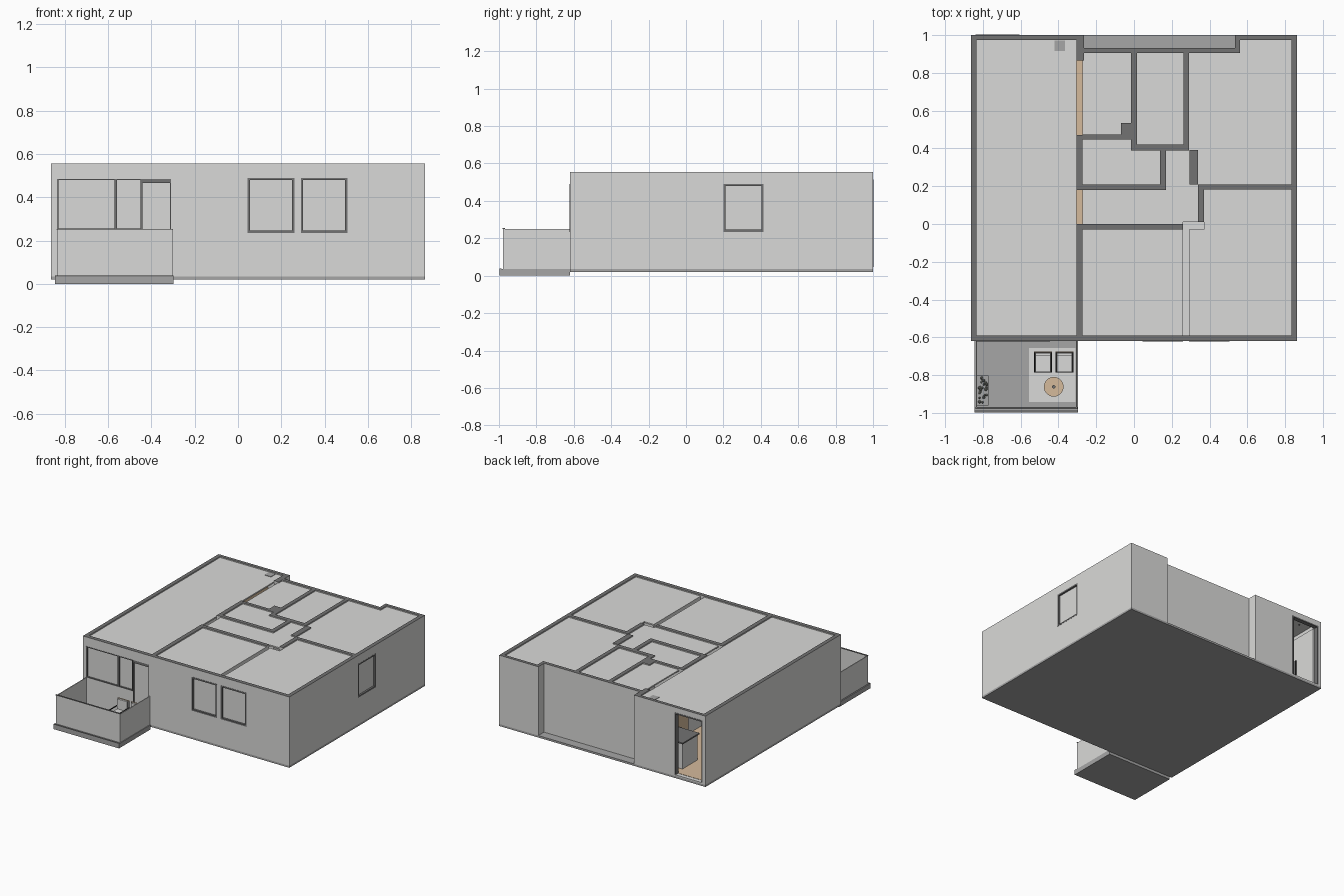
import bpy, bmesh, math, random
from mathutils import Vector

if "Cube" in bpy.data.objects:
    bpy.data.objects.remove(bpy.data.objects["Cube"])
random.seed(4)


def material(name, r, g, b):
    m = bpy.data.materials.new(name)
    m.use_nodes = True
    m.diffuse_color = (r, g, b, 1)
    m.node_tree.nodes["Principled BSDF"].inputs["Base Color"].default_value = (r, g, b, 1)
    return m


LIGHT = material("light plaster", 0.7, 0.7, 0.69)
DARK = material("dark grey", 0.17, 0.17, 0.17)
MID = material("mid grey concrete", 0.38, 0.38, 0.38)
WOOD = material("pale wood", 0.66, 0.49, 0.33)
BLACK = material("black metal", 0.03, 0.03, 0.03)
LEAF = material("grey foliage", 0.25, 0.26, 0.23)


def boxes(name, parts, mat, top=None):
    """One object from boxes (x0, x1, y0, y1, z0, z1); upward faces may get a second colour."""
    bm = bmesh.new()
    for x0, x1, y0, y1, z0, z1 in parts:
        vs = bmesh.ops.create_cube(bm, size=1)["verts"]
        for v in vs:
            v.co = Vector((x1 if v.co.x > 0 else x0, y1 if v.co.y > 0 else y0, z1 if v.co.z > 0 else z0))
    bm.normal_update()
    if top:
        for f in bm.faces:
            if f.normal.z > 0.9 and f.calc_center_median().z > TOP - 0.01:
                f.material_index = 1
    me = bpy.data.meshes.new(name)
    bm.to_mesh(me)
    bm.free()
    for m in (mat, top):
        if m:
            me.materials.append(m)
    ob = bpy.data.objects.new(name, me)
    bpy.context.collection.objects.link(ob)
    return ob


def cylinder(name, x, y, z0, z1, r, mat, sides=24):
    bpy.ops.mesh.primitive_cylinder_add(vertices=sides, radius=r, depth=z1 - z0, location=(x, y, (z0 + z1) / 2))
    ob = bpy.context.object
    ob.name = name
    ob.data.materials.append(mat)
    bpy.ops.object.shade_smooth_by_angle()


BASE, FLOOR, TOP = 0.035, 0.047, 0.555
X0, X1, Y0, Y1 = -0.863, 0.863, -0.62, 1.0
T = 0.03


def span(axis, a0, a1, d0, d1, z0, z1):
    """Box running along the x or y axis, with its depth on the other one."""
    return (a0, a1, d0, d1, z0, z1) if axis == "x" else (d0, d1, a0, a1, z0, z1)


def wall(name, axis, a0, a1, d0, d1, holes=()):
    parts, a = [], a0
    for h0, h1, z0, z1 in holes:
        if h0 > a:
            parts.append(span(axis, a, h0, d0, d1, BASE, TOP))
        if z0 > FLOOR:
            parts.append(span(axis, h0, h1, d0, d1, BASE, z0))
        parts.append(span(axis, h0, h1, d0, d1, z1, TOP))
        a = h1
    if a < a1:
        parts.append(span(axis, a, a1, d0, d1, BASE, TOP))
    boxes(name, parts, LIGHT, DARK)


def window(name, axis, a0, a1, z0, z1, d0, d1, pane, w=0.011, head=None):
    head = head or w
    boxes(name + "_frame", [
        span(axis, a0, a0 + w, d0, d1, z0, z1), span(axis, a1 - w, a1, d0, d1, z0, z1),
        span(axis, a0 + w, a1 - w, d0, d1, z0, z0 + w), span(axis, a0 + w, a1 - w, d0, d1, z1 - head, z1)], DARK)
    boxes(name + "_pane", [span(axis, a0 + w, a1 - w, pane - 0.003, pane + 0.003, z0 + w, z1 - head)], LIGHT)


# Slab, floor build-up and floor finishes
boxes("base_slab", [(X0, X1, Y0, Y1, 0.02, BASE)], MID)
boxes("floor_screed", [(X0, X1, Y0, 0.93, BASE, FLOOR - 0.002), (X0, -0.27, 0.93, Y1, BASE, FLOOR - 0.002),
                       (0.54, X1, 0.93, Y1, BASE, FLOOR - 0.002)], LIGHT)
boxes("wood_floor", [(X0 + T, 0.26, Y0 + T, 0.91, FLOOR - 0.003, FLOOR),
                     (X0 + T, -0.3, 0.91, Y1 - T, FLOOR - 0.003, FLOOR)], WOOD)

# Outer walls with their openings
LOW, HIGH = 0.235, 0.49
wall("front_wall", "x", X0, X1, Y0, Y0 + T, [
    (-0.835, -0.445, 0.25, 0.485), (-0.445, -0.31, FLOOR, 0.485),
    (0.045, 0.26, LOW, HIGH), (0.29, 0.505, LOW, HIGH)])
wall("left_wall", "y", Y0 + T, Y1 - 0.025, X1 - T, X1, [(0.2, 0.415, LOW, HIGH)])
wall("right_wall", "y", Y0 + T, Y1 - 0.025, X0, X0 + T)
wall("back_wall_entry", "x", X0, -0.265, Y1 - 0.025, Y1, [(-0.835, -0.61, FLOOR, 0.51)])
wall("back_wall_corner", "x", 0.535, X1, Y1 - 0.025, Y1)
wall("recess_wall", "x", -0.27, 0.56, 0.905, 0.932)
wall("recess_side_right", "y", 0.865, Y1 - 0.025, -0.305, -0.265)
wall("recess_side_left", "y", 0.932, Y1 - 0.025, 0.535, 0.56)

# Windows and doors
for i, a in enumerate((0.045, 0.29)):
    window("front_window_%d" % (i + 1), "x", a, a + 0.215, LOW, HIGH, Y0 - 0.002, Y0 + T, Y0 + 0.016)
window("side_window", "y", 0.2, 0.415, LOW, HIGH, X1 - T, X1 + 0.001, X1 - 0.016)
for i, (a0, a1) in enumerate(((-0.835, -0.565), (-0.565, -0.445))):
    window("balcony_window_%d" % (i + 1), "x", a0, a1, 0.25, 0.485, Y0 - 0.002, Y0 + T, Y0 + 0.014, 0.006)
window("balcony_door", "x", -0.445, -0.31, FLOOR, 0.485, Y0, Y0 + T, Y0 + 0.014, 0.005, 0.02)
boxes("entry_door_frame", [(-0.84, -0.83, 0.97, 1.002, FLOOR, 0.515), (-0.615, -0.605, 0.97, 1.002, FLOOR, 0.515),
                           (-0.84, -0.605, 0.97, 1.002, 0.505, 0.515)], DARK)
boxes("open_entry_door", [(-0.83, -0.818, 0.76, 0.97, FLOOR, 0.5)], LIGHT)
boxes("entry_door_handle", [(-0.818, -0.808, 0.78, 0.79, 0.2, 0.32)], BLACK)

# Partition walls (x0, x1, y0, y1)
partitions = [
    (-0.305, -0.273, -0.59, 0.0), (-0.305, -0.273, 0.18, 0.472), (-0.015, 0.015, 0.39, 0.905),
    (0.262, 0.292, 0.39, 0.905), (0.015, 0.262, 0.39, 0.422), (-0.273, -0.015, 0.448, 0.474),
    (-0.07, -0.015, 0.474, 0.535), (0.138, 0.17, 0.18, 0.392), (-0.273, 0.138, 0.18, 0.21),
    (0.295, 0.338, 0.21, 0.392), (0.338, 0.833, 0.182, 0.21), (0.338, 0.37, 0.01, 0.182),
    (-0.273, 0.26, -0.03, 0.0)]
boxes("partition_walls", [p + (FLOOR, TOP) for p in partitions], LIGHT, DARK)
boxes("partition_cavity_sides", [(0.252, 0.26, -0.59, -0.03, FLOOR, 0.54), (0.29, 0.298, -0.59, -0.03, FLOOR, 0.54)], LIGHT)

# Ceilings, one panel per room
rooms = [
    (-0.833, -0.305, -0.59, 0.975), (-0.273, -0.015, 0.474, 0.905), (0.015, 0.262, 0.422, 0.905),
    (0.292, 0.833, 0.21, 0.905), (0.56, 0.833, 0.905, 0.975), (-0.273, 0.138, 0.21, 0.448),
    (0.17, 0.295, 0.18, 0.39), (-0.273, 0.338, 0.01, 0.18), (-0.273, 0.26, 0.0, 0.01),
    (0.295, 0.338, 0.18, 0.21), (-0.273, 0.26, -0.59, -0.03), (0.29, 0.833, -0.59, -0.03),
    (0.37, 0.833, -0.03, 0.182)]
boxes("ceilings", [r + (0.537, 0.547) for r in rooms], LIGHT)
boxes("service_shaft", [(-0.42, -0.365, 0.915, 0.972, 0.53, 0.55)], MID)
for i in range(3):
    for j in range(4):
        cylinder("downlight", -0.75 + 0.17 * i, 0.9 - 0.15 * j, 0.533, 0.5375, 0.006, BLACK, 10)

# Entry hall furniture
boxes("hall_cabinet", [(-0.6, -0.45, 0.72, 0.9, FLOOR, 0.24)], LIGHT)
boxes("hall_cabinet_top", [(-0.61, -0.44, 0.71, 0.91, 0.24, 0.25)], DARK)
boxes("hall_panel", [(-0.44, -0.43, 0.6, 0.97, FLOOR, 0.45)], WOOD)

# Balcony slab and parapet
BX0, BX1, BY = -0.845, -0.297, -0.997
boxes("balcony_slab", [(BX0, BX1, BY, Y0, 0.0, BASE)], MID)
boxes("balcony_deck", [(BX0 + 0.008, BX1 - 0.008, -0.975, Y0, BASE, FLOOR - 0.006)], MID)
boxes("balcony_parapet", [(BX0 + 0.008, BX1 - 0.005, -0.978, -0.97, BASE, 0.25),
                          (BX0 + 0.008, BX0 + 0.014, -0.97, Y0, BASE, 0.25),
                          (BX1 - 0.011, BX1 - 0.005, -0.97, Y0, BASE, 0.25)], LIGHT)
boxes("parapet_rail", [(BX0 + 0.006, BX1 - 0.003, -0.98, -0.968, 0.25, 0.254)], DARK)
boxes("slab_lip", [(BX0, BX1, BY, -0.986, BASE, BASE + 0.003)], DARK)

# Balcony furniture
D = FLOOR - 0.006
boxes("rug", [(-0.557, -0.31, -0.943, -0.657, D, D + 0.004)], LIGHT)
for n, x in (("right", -0.482), ("left", -0.368)):
    a, b, f, k = x - 0.048, x + 0.048, -0.787, -0.675
    boxes(n + "_chair_frame", [(px, px + 0.006, py, py + 0.006, D, h) for px in (a, b - 0.006)
                               for py, h in ((f, 0.15), (k - 0.006, 0.2))]
          + [(px, px + 0.006, f, k, 0.144, 0.15) for px in (a, b - 0.006)]
          + [(a, b, f, k, 0.1, 0.106)], BLACK)
    boxes(n + "_chair_cushions", [(a + 0.008, b - 0.008, f + 0.004, k - 0.012, 0.106, 0.125),
                                  (a + 0.008, b - 0.008, k - 0.022, k - 0.008, 0.125, 0.2)], LIGHT)
    boxes(n + "_chair_rail", [(a, b, k - 0.006, k, 0.195, 0.202)], WOOD)
cylinder("table_top", -0.425, -0.862, 0.128, 0.136, 0.052, WOOD, 32)
cylinder("table_leg", -0.425, -0.862, D, 0.128, 0.006, BLACK, 12)
cylinder("table_cup", -0.425, -0.862, 0.136, 0.15, 0.009, DARK, 12)
boxes("planter_box", [(-0.83, -0.77, -0.96, -0.803, D, 0.12)], MID)
for i in range(24):
    bpy.ops.mesh.primitive_ico_sphere_add(subdivisions=1, radius=random.uniform(0.005, 0.01), location=(
        random.uniform(-0.822, -0.778), random.uniform(-0.95, -0.813), random.uniform(0.12, 0.14)))
    bpy.context.object.name = "planter_leaves"
    bpy.context.object.data.materials.append(LEAF)
